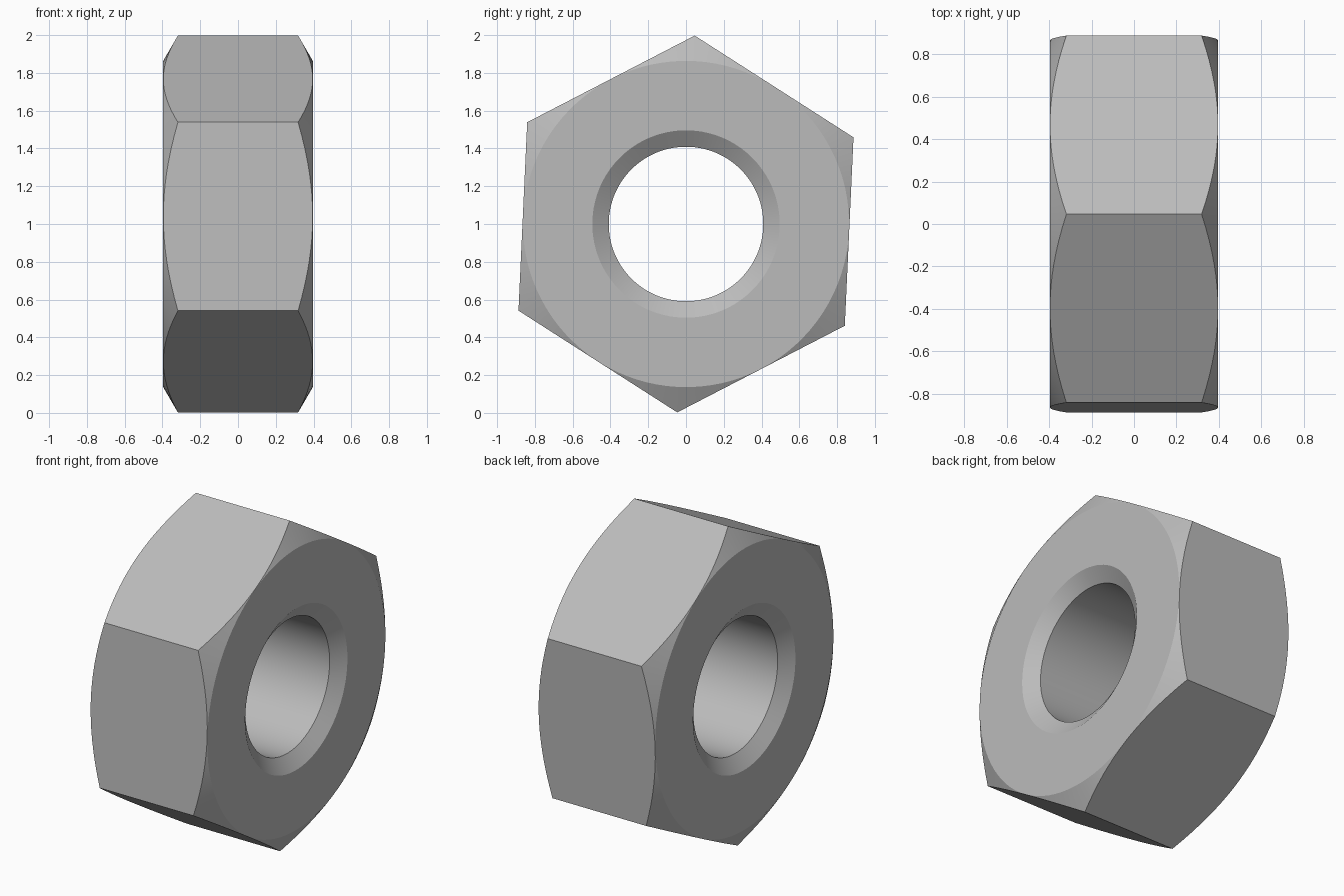
import bpy
import bmesh
from math import radians, cos, sin, tan, pi

default = bpy.data.objects.get("Cube")
if default:
    bpy.data.objects.remove(default)

SEGMENTS = 96            # multiple of six, so every corner gets a vertex
HALF_WIDTH = 0.396
CORNER_RADIUS = 0.9985
FLAT_RADIUS = CORNER_RADIUS * cos(pi / 6)
FACE_RADIUS = FLAT_RADIUS - 0.001
BORE_RADIUS, SINK_RADIUS, SINK_DEPTH = 0.409, 0.496, 0.06
TILT = radians(2.65)

# Plain grey metal
steel = bpy.data.materials.new("grey steel")
steel.use_nodes = True
grey = (0.5, 0.5, 0.5, 1)
steel.diffuse_color = grey
bsdf = steel.node_tree.nodes["Principled BSDF"]
bsdf.inputs["Base Color"].default_value = grey
bsdf.inputs["Roughness"].default_value = 0.5


def section(angle):
    """Closed cross-section (x, radius) of the nut at an angle from a corner."""
    outer = FLAT_RADIUS / cos(angle % (pi / 3) - pi / 6)
    shoulder = HALF_WIDTH - (outer - FACE_RADIUS) * tan(pi / 6)
    half = [(HALF_WIDTH - SINK_DEPTH, BORE_RADIUS), (HALF_WIDTH, SINK_RADIUS),
            (HALF_WIDTH, FACE_RADIUS), (shoulder, outer)]
    return half + [(-x, r) for x, r in reversed(half)]


# Sweep the section around the x axis
bm = bmesh.new()
rings = []
for i in range(SEGMENTS):
    a = 2 * pi * i / SEGMENTS
    rings.append([bm.verts.new((x, r * sin(a + TILT), 1 + r * cos(a + TILT)))
                  for x, r in section(a)])
for i, ring in enumerate(rings):
    after = rings[(i + 1) % SEGMENTS]
    for j in range(len(ring)):
        k = (j + 1) % len(ring)
        bm.faces.new((ring[j], ring[k], after[k], after[j]))
bmesh.ops.recalc_face_normals(bm, faces=bm.faces)

mesh = bpy.data.meshes.new("hex_nut")
bm.to_mesh(mesh)
bm.free()
mesh.materials.append(steel)
nut = bpy.data.objects.new("hex_nut", mesh)
bpy.context.collection.objects.link(nut)

# Smooth bore and chamfers, crisp edges between them
bpy.ops.object.select_all(action='DESELECT')
nut.select_set(True)
bpy.context.view_layer.objects.active = nut
bpy.ops.object.shade_smooth_by_angle(angle=radians(20))
